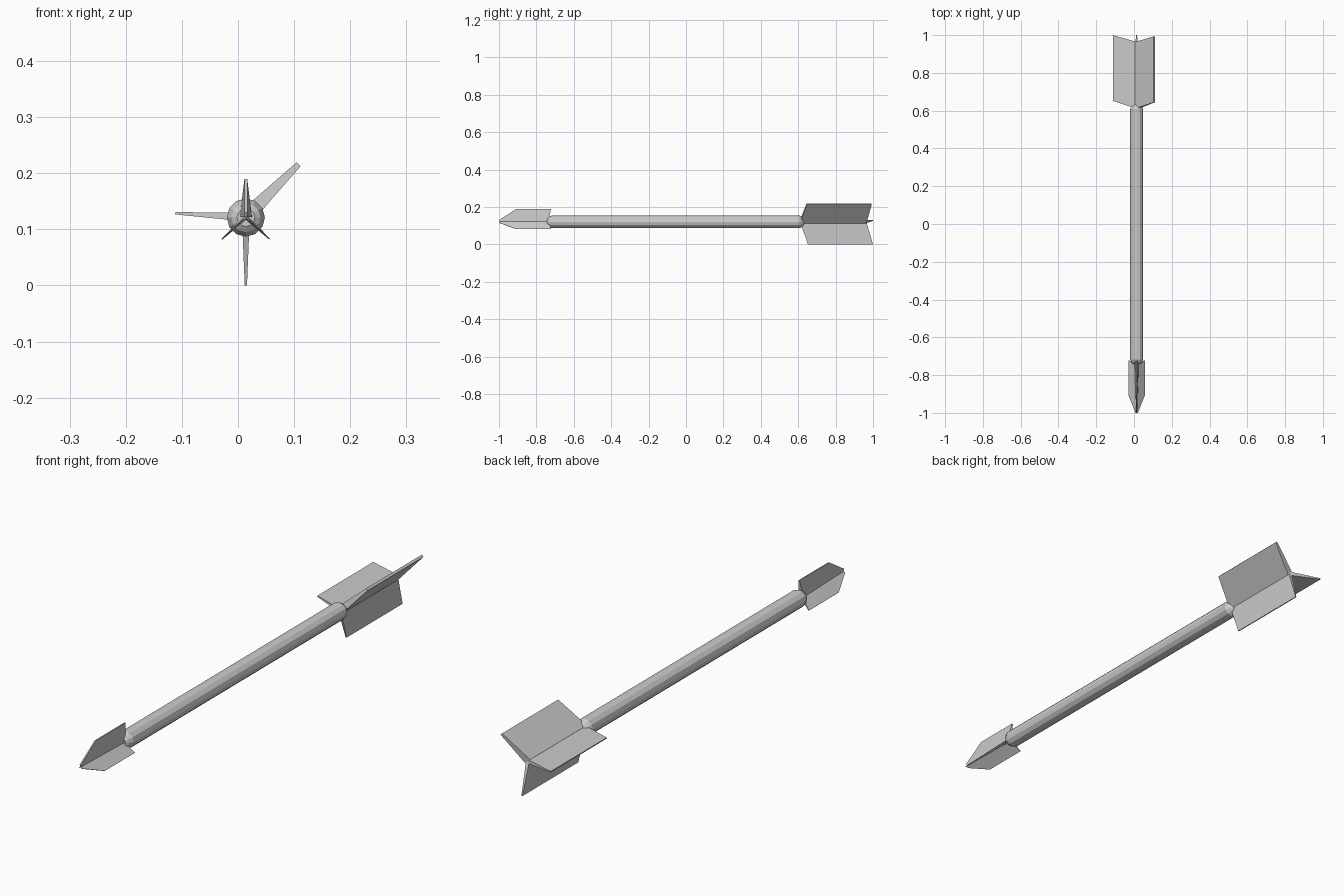
import bpy, bmesh, math
from mathutils import Vector

if "Cube" in bpy.data.objects:
    bpy.data.objects.remove(bpy.data.objects["Cube"])

CX, CZ = 0.014, 0.122   # shaft axis


def finish(name, bm):
    bmesh.ops.recalc_face_normals(bm, faces=bm.faces)
    me = bpy.data.meshes.new(name)
    bm.to_mesh(me)
    bm.free()
    ob = bpy.data.objects.new(name, me)
    bpy.context.collection.objects.link(ob)
    return ob


def lathe(name, profile, sides):
    """Flat-sided turned part along y; profile = (y, radius)."""
    bm = bmesh.new()
    rings = []
    for y, r in profile:
        rings.append([bm.verts.new((CX + r * math.cos(2 * math.pi * i / sides), y,
                                    CZ - 0.001 + r * math.sin(2 * math.pi * i / sides)))
                      for i in range(sides)])
    for a, b in zip(rings, rings[1:]):
        for i in range(sides):
            j = (i + 1) % sides
            bm.faces.new((a[i], a[j], b[j], b[i]))
    bm.faces.new(rings[0])
    bm.faces.new(rings[-1])
    return finish(name, bm)


def blade(name, angle, outline):
    """Wedge-shaped blade; outline = (distance from axis, y, half thickness)."""
    a = math.radians(angle)
    out = Vector((math.cos(a), 0, math.sin(a)))
    side = Vector((-math.sin(a), 0, math.cos(a)))
    bm = bmesh.new()
    left, right = [
        [bm.verts.new(Vector((CX, y, CZ)) + out * r + side * s * t) for r, y, t in outline]
        for s in (1, -1)]
    bm.faces.new(left)
    bm.faces.new(right[::-1])
    n = len(outline)
    for i in range(n):
        j = (i + 1) % n
        bm.faces.new((left[i], right[i], right[j], left[j]))
    return finish(name, bm)


# Shaft with bevelled ends
lathe("shaft", [(-0.742, 0.016), (-0.735, 0.026), (-0.717, 0.034),
                (0.608, 0.034), (0.622, 0.026), (0.634, 0.012)], 12)

# Head: three pointed blades (angle, reach, root and edge half thickness)
for k, (ang, reach, root, edge) in enumerate(
        [(90, 0.068, 0.011, 0.0025), (-43, 0.058, 0.004, 0.001), (-137, 0.058, 0.004, 0.001)]):
    blade(f"head_blade_{k + 1}", ang, [
        (0.0, -0.735, root), (reach, -0.722, edge), (reach, -0.908, edge),
        (0.008, -1.0, edge), (0.0, -0.995, edge)])

# Tail: three swept feathers
for k, (ang, reach, root, edge, shift) in enumerate(
        [(45, 0.133, 0.014, 0.005, -0.007), (177, 0.126, 0.008, 0.002, 0.0),
         (-90, 0.122, 0.007, 0.002, 0.0)]):
    blade(f"tail_feather_{k + 1}", ang, [
        (0.0, 0.61, root), (reach, 0.652 + shift, edge),
        (reach, 1.0 + shift, edge), (0.0, 0.964, root)])
